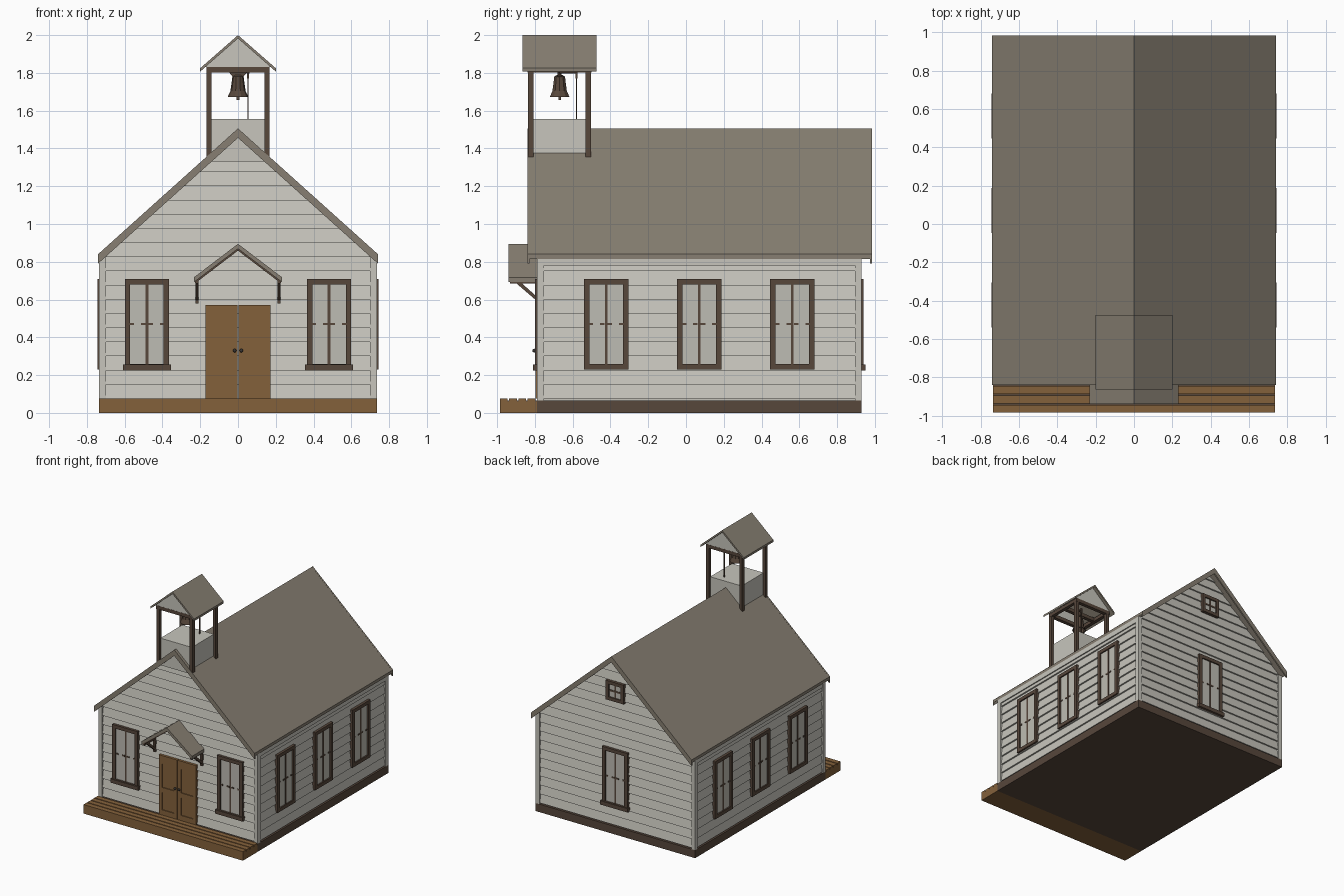
import bpy, bmesh
from math import pi, cos, sin
from mathutils import Matrix, Vector

cube = bpy.data.objects.get("Cube")
if cube:
    bpy.data.objects.remove(cube, do_unlink=True)


def material(name, *rgb):
    lin = [((c / 255 + 0.055) / 1.055) ** 2.4 for c in rgb] + [1]
    m = bpy.data.materials.new(name)
    m.use_nodes = True
    m.diffuse_color = lin
    m.node_tree.nodes["Principled BSDF"].inputs["Base Color"].default_value = lin
    return m


SIDING = material("pale siding", 199, 197, 188)
ROOF = material("grey brown shingle", 135, 127, 114)
DARK = material("dark brown wood", 87, 71, 59)
WOOD = material("warm brown wood", 132, 97, 59)
GLASS = material("pale window glass", 190, 188, 179)
IRON = material("dark iron", 62, 58, 55)


# ---- helpers -------------------------------------------------------------
def loft(bm, ring_a, ring_b):
    a = [bm.verts.new(p) for p in ring_a]
    b = [bm.verts.new(p) for p in ring_b]
    bm.faces.new(a)
    bm.faces.new(b[::-1])
    for i in range(len(a)):
        j = (i + 1) % len(a)
        bm.faces.new((a[i], b[i], b[j], a[j]))


def box(bm, x0, x1, y0, y1, z0, z1):
    ring = [(x0, y0), (x1, y0), (x1, y1), (x0, y1)]
    loft(bm, [(x, y, z0) for x, y in ring], [(x, y, z1) for x, y in ring])


def prism_y(bm, poly, y0, y1):
    loft(bm, [(x, y0, z) for x, z in poly], [(x, y1, z) for x, z in poly])


def prism_x(bm, poly, x0, x1):
    loft(bm, [(x0, y, z) for y, z in poly], [(x1, y, z) for y, z in poly])


def finish(name, bm, mat, matrix=Matrix()):
    bmesh.ops.recalc_face_normals(bm, faces=bm.faces)
    mesh = bpy.data.meshes.new(name)
    bm.to_mesh(mesh)
    bm.free()
    mesh.materials.append(mat)
    ob = bpy.data.objects.new(name, mesh)
    ob.matrix_world = matrix
    bpy.context.collection.objects.link(ob)
    return ob


def boxes(name, mat, *dims, matrix=Matrix()):
    bm = bmesh.new()
    for d in dims:
        box(bm, *d)
    return finish(name, bm, mat, matrix)


def chevron(hw, ridge, eave, t):
    return [(-hw, eave), (0, ridge), (hw, eave), (hw, eave - t), (0, ridge - t), (-hw, eave - t)]


def gable(name, mat, hw, ridge, eave, t, y0, y1):
    bm = bmesh.new()
    prism_y(bm, chevron(hw, ridge, eave, t), y0, y1)
    return finish(name, bm, mat)


def wall_space(angle, dist):
    # local x runs along the wall, local -y points outwards
    return (Matrix.Translation((0, 0.07, 0)) @ Matrix.Rotation(angle, 4, "Z")
            @ Matrix.Translation((0, -dist, 0)))


FRONT, BACK = wall_space(0, 0.855), wall_space(pi, 0.855)
LEFT, RIGHT = wall_space(pi / 2, 0.73), wall_space(-pi / 2, 0.73)

# ---- base and porch ------------------------------------------------------
boxes("foundation", DARK, (-0.735, 0.735, -0.79, 0.93, 0, 0.066))
boxes("porch_base", WOOD, (-0.735, 0.735, -0.985, -0.79, 0, 0.06))
boxes("porch_gaps", DARK, (-0.73, 0.73, -0.98, -0.79, 0.06, 0.065))
PLANK = 0.049
boxes("porch_planks", WOOD, *[(-0.735, 0.735, -0.985 + i * PLANK, -0.985 + i * PLANK + 0.041, 0.06, 0.075)
                              for i in range(4)])

# ---- walls ---------------------------------------------------------------
bm = bmesh.new()
prism_y(bm, [(-0.715, 0.06), (0.715, 0.06), (0.715, 0.827), (0, 1.47), (-0.715, 0.827)], -0.77, 0.91)
finish("wall_core", bm, SIDING)


def clapboards(name, matrix, width_at, top):
    bm = bmesh.new()
    z, step = 0.075, 0.075
    while z < top - 0.01:
        z1 = min(z + step, top)
        a, b = width_at(z), width_at(z1)
        loft(bm, [(-a, 0, z), (a, 0, z), (a, 0.02, z), (-a, 0.02, z)],
             [(-b, 0.013, z1), (b, 0.013, z1), (b, 0.02, z1), (-b, 0.02, z1)])
        z += step
    finish(name, bm, SIDING, matrix)


def gable_width(z):
    return min(0.71, max((1.475 - z) / 0.9, 0.004))


for name, m in (("front", FRONT), ("back", BACK)):
    clapboards(name + "_siding", m, gable_width, 1.465)
for name, m in (("left", LEFT), ("right", RIGHT)):
    clapboards(name + "_siding", m, lambda z: 0.83, 0.825)
    boxes(name + "_frieze", SIDING, (-0.83, 0.83, -0.004, 0.02, 0.78, 0.825), matrix=m)

corners = []
for x0, x1 in ((-0.735, -0.70), (0.70, 0.735)):
    for y0, y1 in ((-0.79, -0.752), (0.895, 0.93)):
        corners.append((x0, x1, y0, y1, 0.066, 0.825))
boxes("corner_boards", SIDING, *corners)

# ---- main roof -----------------------------------------------------------
gable("main_roof", ROOF, 0.74, 1.505, 0.84, 0.025, -0.835, 0.98)
gable("front_rake", ROOF, 0.74, 1.506, 0.841, 0.05, -0.84, -0.828)
gable("back_rake", ROOF, 0.74, 1.506, 0.841, 0.05, 0.973, 0.985)


# ---- windows -------------------------------------------------------------
def window(name, m, u, w, z0, z1, border, cross=False, sill=False):
    h, mid = w / 2, (z0 + z1) / 2
    parts = [(u - h, u - h + border, -0.015, 0.015, z0, z1),
             (u + h - border, u + h, -0.015, 0.015, z0, z1),
             (u - h + border, u + h - border, -0.015, 0.015, z1 - border, z1),
             (u - h + border, u + h - border, -0.015, 0.015, z0, z0 + border),
             (u - 0.007, u + 0.007, -0.008, 0.01, z0 + border, z1 - border)]
    if cross:
        parts.append((u - h + border, u + h - border, -0.0075, 0.01, mid - 0.007, mid + 0.007))
    else:
        # small meeting-rail stubs
        for s in (-1, 1):
            for c in (0.02, h - border - 0.008):
                parts.append((u + s * c - 0.012, u + s * c + 0.012, -0.0075, 0.01, mid - 0.006, mid + 0.006))
    if sill:
        parts.append((u - h - 0.01, u + h + 0.01, -0.025, 0.015, z0 - 0.005, z0 + 0.027))
    boxes(name + "_frame", DARK, *parts, matrix=m)
    boxes(name + "_glass", GLASS, (u - h + 0.01, u + h - 0.01, -0.004, 0.01, z0 + 0.01, z1 - 0.01), matrix=m)


for side, s in (("left", 1), ("right", -1)):
    window("front_" + side + "_window", FRONT, s * 0.482, 0.235, 0.23, 0.71, 0.029, sill=True)
    for i, u in enumerate((-0.493, 0, 0.493)):
        window(f"{side}_window_{i + 1}", LEFT if s > 0 else RIGHT, u, 0.235, 0.23, 0.71, 0.029)
window("back_window", BACK, 0, 0.235, 0.23, 0.71, 0.029, sill=True)
window("attic_window", BACK, 0, 0.165, 1.11, 1.27, 0.027, cross=True)

# ---- double door ---------------------------------------------------------
for side, s in (("left", 1), ("right", -1)):
    bm = bmesh.new()
    x0, x1 = sorted((s * 0.002, s * 0.172))
    cols, rows = (x0, x0 + 0.03, x1 - 0.03, x1), (0.075, 0.118, 0.265, 0.305, 0.5, 0.57)
    box(bm, x0, x1, -0.006, 0.015, rows[0], rows[-1])
    for i in (0, 2):
        box(bm, cols[i], cols[i + 1], -0.013, -0.006, rows[0], rows[-1])
    for j in (0, 2, 4):
        box(bm, cols[1], cols[2], -0.013, -0.006, rows[j], rows[j + 1])
    finish(side + "_door", bm, WOOD, FRONT)
    bm = bmesh.new()
    bmesh.ops.create_uvsphere(bm, u_segments=10, v_segments=6, radius=0.01)
    finish(side + "_door_knob", bm, IRON, FRONT @ Matrix.Translation((s * 0.018, -0.019, 0.33)))

# ---- door hood -----------------------------------------------------------
gable("hood_roof", ROOF, 0.233, 0.895, 0.718, 0.026, -0.94, -0.775)
gable("hood_lining", DARK, 0.227, 0.872, 0.699, 0.013, -0.932, -0.775)
for side, s in (("left", 1), ("right", -1)):
    bm = bmesh.new()
    x0, x1 = s * 0.209, s * 0.226
    prism_x(bm, [(-0.915, 0.70), (-0.885, 0.70), (-0.775, 0.602), (-0.775, 0.58)], x0, x1)
    box(bm, x0, x1, -0.93, -0.775, 0.684, 0.702)
    box(bm, x0, x1, -0.797, -0.775, 0.58, 0.70)
    finish(side + "_hood_bracket", bm, DARK)

# ---- belfry --------------------------------------------------------------
boxes("belfry_box", SIDING, (-0.145, 0.145, -0.815, -0.525, 1.33, 1.555))
posts = [(x, x + 0.027, y, y + 0.03, 1.355, 1.83) for x in (-0.167, 0.14) for y in (-0.837, -0.532)]
boxes("belfry_posts", DARK, *posts)
beams = [(-0.167, 0.167, y, y + 0.03, 1.803, 1.832) for y in (-0.838, -0.684, -0.531)]
beams += [(x, x + 0.027, -0.837, -0.502, 1.802, 1.831) for x in (-0.168, 0.141)]
boxes("belfry_beams", DARK, *beams)
for name, y in (("front", -0.837), ("back", -0.514)):
    bm = bmesh.new()
    prism_y(bm, [(-0.175, 1.83), (0.175, 1.83), (0, 1.985)], y, y + 0.012)
    finish("belfry_" + name + "_gable", bm, SIDING)
gable("belfry_roof", ROOF, 0.2, 2.0, 1.825, 0.018, -0.865, -0.475)

# ---- bell, yoke, clapper and rope ----------------------------------------
bm = bmesh.new()
profile = [(0.015, 1.79), (0.03, 1.78), (0.035, 1.74), (0.04, 1.705), (0.055, 1.672), (0.046, 1.672), (0.025, 1.76)]
rings = []
for r, z in profile:
    rings.append([bm.verts.new((r * cos(i * pi / 5), r * sin(i * pi / 5) - 0.669, z)) for i in range(10)])
for a, b in zip(rings, rings[1:]):
    for i in range(10):
        bm.faces.new((a[i], a[i - 1], b[i - 1], b[i]))
bm.faces.new(rings[0])
bm.faces.new(rings[-1])
finish("bell", bm, DARK)
bm = bmesh.new()
prism_y(bm, [(-0.05, 1.806), (0.05, 1.806), (0.025, 1.775), (-0.025, 1.775)], -0.679, -0.659)
finish("bell_yoke", bm, DARK)
boxes("bell_clapper", DARK, (-0.007, 0.007, -0.676, -0.662, 1.656, 1.76))
boxes("bell_rope", DARK, (0.05, 0.056, -0.583, -0.577, 1.55, 1.81),
      (0.048, 0.058, -0.586, -0.574, 1.77, 1.81), (0.045, 0.061, -0.67, -0.574, 1.797, 1.81))
